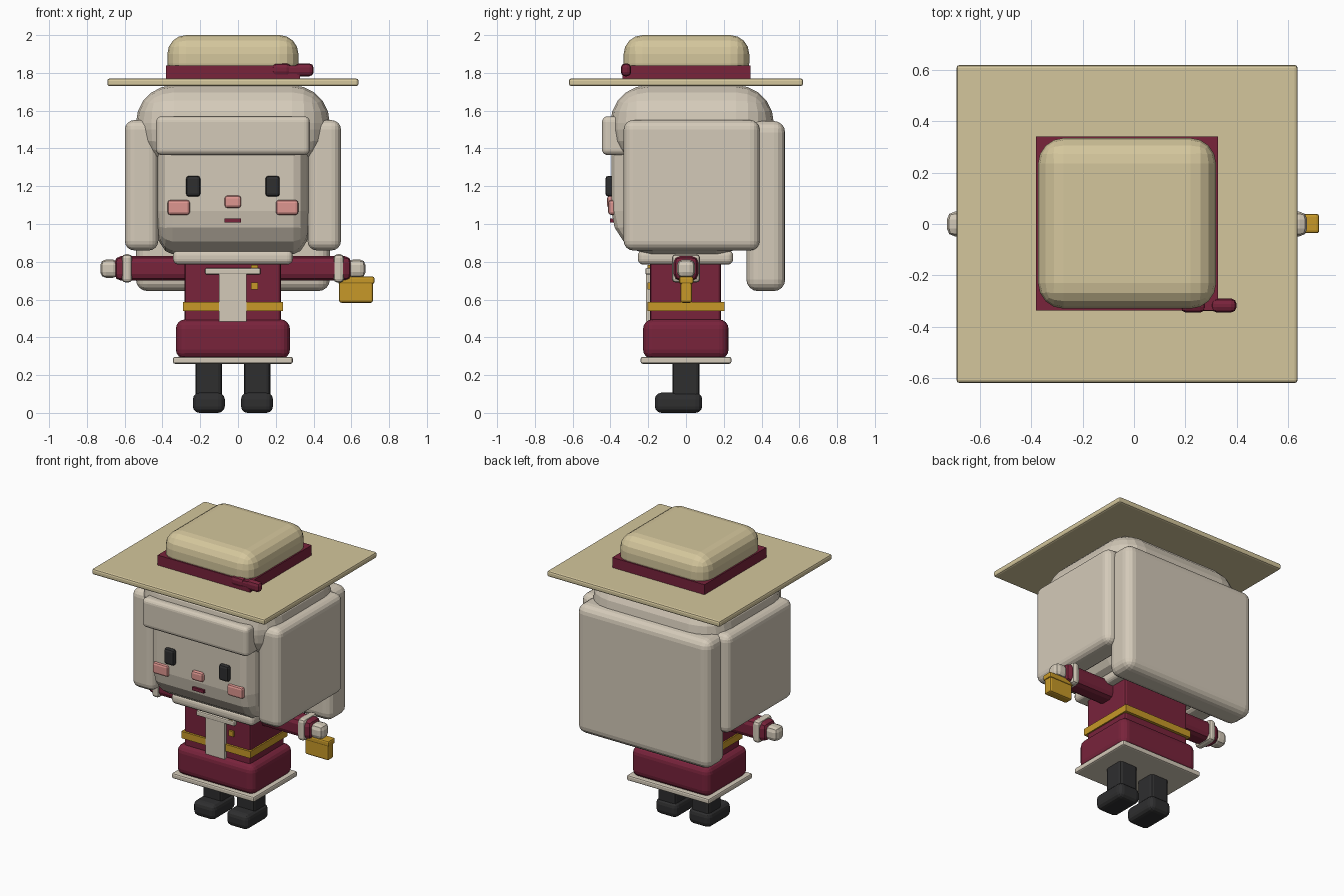
import bpy
import bmesh
from mathutils import Vector

cube = bpy.data.objects.get("Cube")
if cube:
    bpy.data.objects.remove(cube, do_unlink=True)


def linear(c):
    c /= 255
    return c / 12.92 if c <= 0.04045 else ((c + 0.055) / 1.055) ** 2.4


def material(name, r, g, b):
    m = bpy.data.materials.new(name)
    m.use_nodes = True
    colour = (linear(r), linear(g), linear(b), 1)
    m.diffuse_color = colour
    m.node_tree.nodes["Principled BSDF"].inputs["Base Color"].default_value = colour
    return m


CREAM = material("cream", 212, 202, 185)
STRAW = material("straw", 212, 198, 156)
WINE = material("wine red", 120, 35, 59)
GOLD = material("gold", 199, 153, 40)
PINK = material("blush pink", 222, 150, 144)
BLACK = material("charcoal", 46, 46, 47)

MID = -0.027  # symmetry plane of the figure


def box(name, mat, x, y, z, radius=0.0, segments=4):
    """Rounded box between the given ranges; radius is a number or one per axis."""
    lo, hi = Vector((x[0], y[0], z[0])), Vector((x[1], y[1], z[1]))
    size, centre = hi - lo, (lo + hi) / 2
    r = Vector(radius) if isinstance(radius, tuple) else Vector([radius] * 3)
    unit = r if r.length > 0 else Vector((1, 1, 1))
    bm = bmesh.new()
    bmesh.ops.create_cube(bm, size=1)
    for v in bm.verts:
        v.co = Vector([v.co[i] * size[i] / unit[i] for i in range(3)])
    if r.length > 0:
        bmesh.ops.bevel(bm, geom=bm.edges[:], offset=1, offset_type="OFFSET",
                        segments=segments, profile=0.5, affect="EDGES", clamp_overlap=True)
    for v in bm.verts:
        v.co = centre + Vector([v.co[i] * unit[i] for i in range(3)])
    me = bpy.data.meshes.new(name)
    bm.to_mesh(me)
    bm.free()
    me.materials.append(mat)
    ob = bpy.data.objects.new(name, me)
    bpy.context.collection.objects.link(ob)
    return ob


def pair(name, mat, x, y, z, radius=0.0, segments=4):
    """Box on the left, given as distances from the middle, and its mirror."""
    box("left_" + name, mat, (MID + x[0], MID + x[1]), y, z, radius, segments)
    box("right_" + name, mat, (MID - x[1], MID - x[0]), y, z, radius, segments)


def centred(name, mat, half, y, z, radius=0.0, segments=4):
    box(name, mat, (MID - half, MID + half), y, z, radius, segments)


# Hat
centred("hat_brim", STRAW, 0.665, (-0.62, 0.62), (1.73, 1.77), 0.012, 2)
centred("hat_crown", STRAW, 0.347, (-0.33, 0.335), (1.75, 2.0), 0.1)
centred("hat_band", WINE, 0.355, (-0.337, 0.342), (1.77, 1.84))
box("bow_inner_loop", WINE, (0.18, 0.28), (-0.345, -0.29), (1.785, 1.85), 0.022, 2)
box("bow_knot", WINE, (0.26, 0.32), (-0.34, -0.3), (1.795, 1.835), 0.01, 2)
box("bow_outer_loop", WINE, (0.30, 0.40), (-0.345, -0.29), (1.782, 1.85), 0.022, 2)

# Head and hair
centred("head", CREAM, 0.42, (-0.395, 0.38), (0.84, 1.65), (0.1, 0.22, 0.23))
centred("hair_cap", CREAM, 0.513, (-0.4, 0.465), (1.3, 1.735), 0.2, 5)
centred("fringe", CREAM, 0.407, (-0.445, -0.25), (1.365, 1.57), 0.03)
pair("side_hair", CREAM, (0.395, 0.572), (-0.33, 0.39), (0.86, 1.55), 0.05)
centred("back_hair", CREAM, 0.513, (0.32, 0.525), (0.645, 1.545), 0.06)

# Face
pair("eye", BLACK, (0.172, 0.248), (-0.427, -0.385), (1.145, 1.255), 0.016, 2)
pair("cheek", PINK, (0.228, 0.346), (-0.412, -0.36), (1.048, 1.127), 0.015, 2)
centred("nose", PINK, 0.044, (-0.418, -0.375), (1.085, 1.15), 0.015, 2)
centred("mouth", WINE, 0.044, (-0.402, -0.36), (1.008, 1.03))

# Dress
centred("collar", CREAM, 0.317, (-0.255, 0.25), (0.785, 0.862), 0.03)
centred("torso", WINE, 0.255, (-0.19, 0.185), (0.47, 0.82), 0.015, 2)
centred("belt", GOLD, 0.265, (-0.205, 0.205), (0.54, 0.588))
centred("apron_panel", CREAM, 0.073, (-0.212, -0.18), (0.485, 0.75))
centred("neck_ribbon", CREAM, 0.147, (-0.215, -0.18), (0.733, 0.767), 0.008, 2)
for n, z in enumerate((0.672, 0.765)):
    box("button_%d" % (n + 1), GOLD, (0.07, 0.105), (-0.205, -0.18), (z - 0.018, z + 0.018))
centred("skirt", WINE, 0.302, (-0.227, 0.225), (0.285, 0.495), 0.05)
centred("skirt_hem", CREAM, 0.317, (-0.24, 0.24), (0.26, 0.297), 0.01, 2)

# Arms
pair("sleeve", WINE, (0.2, 0.627), (-0.065, 0.065), (0.7, 0.83), 0.035, 2)
pair("cuff", CREAM, (0.533, 0.588), (-0.075, 0.075), (0.69, 0.84), 0.02, 2)
pair("hand", CREAM, (0.605, 0.702), (-0.048, 0.048), (0.715, 0.812), 0.03, 2)

# Small bag
box("bag_body", GOLD, (0.535, 0.715), (-0.03, 0.033), (0.583, 0.7), 0.012, 2)
box("bag_lid", GOLD, (0.53, 0.722), (-0.036, 0.039), (0.683, 0.722), 0.01, 2)

# Legs
pair("leg", BLACK, (0.058, 0.198), (-0.072, 0.072), (0.06, 0.28), 0.02, 2)
pair("shoe", BLACK, (0.043, 0.212), (-0.165, 0.086), (0.0, 0.107), 0.035, 3)
